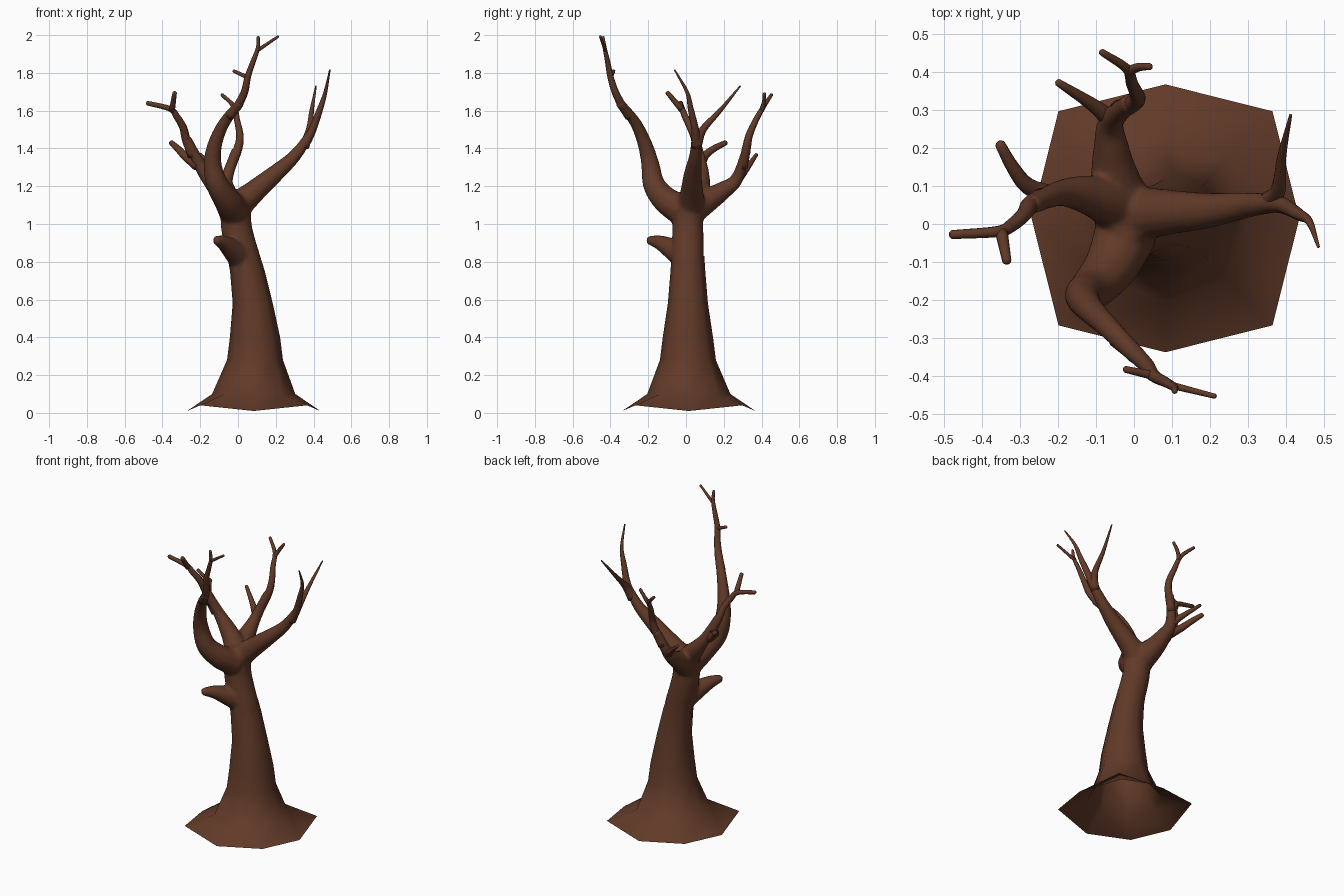
import bpy
import bmesh
import math
from mathutils import Vector

cube = bpy.data.objects.get("Cube")
if cube:
    bpy.data.objects.remove(cube, do_unlink=True)

UNIT = 0.01  # all points and radii below are in hundredths
BROWN = (0.12, 0.042, 0.021, 1)
bark = bpy.data.materials.new("brown bark")
bark.use_nodes = True
bark.diffuse_color = BROWN
shader = bark.node_tree.nodes["Principled BSDF"]
shader.inputs["Base Color"].default_value = BROWN


def smooth_path(points, steps=4):
    """Catmull-Rom curve through the points."""
    pts = [Vector(p) * UNIT for p in points]
    pts = [2 * pts[0] - pts[1]] + pts + [2 * pts[-1] - pts[-2]]
    path = []
    for before, start, end, after in zip(pts, pts[1:], pts[2:], pts[3:]):
        leave, arrive = (end - before) / 2, (after - start) / 2
        for step in range(steps):
            t = step / steps
            ease = t * t * (3 - 2 * t)
            path.append(start.lerp(end, ease) + leave * t * (1 - t) ** 2
                        - arrive * t * t * (1 - t))
    return path + [pts[-2]]


def skin(bm, rings):
    """Bridge neighbouring rings of vertices with quads."""
    for low, high in zip(rings, rings[1:]):
        for i in range(len(low)):
            j = (i + 1) % len(low)
            bm.faces.new((low[i], low[j], high[j], high[i]))


def tube(bm, start_radius, end_radius, points, taper=1, sides=12):
    """Closed tapering branch with a softly rounded tip."""
    path = smooth_path(points)
    last = len(path) - 1
    radii = [UNIT * (end_radius + (start_radius - end_radius) * (1 - k / last) ** taper)
             for k in range(last + 1)]
    tip_direction = (path[-1] - path[-2]).normalized()
    path.append(path[-1] + tip_direction * radii[-1] / 2)
    radii.append(radii[-1] * 0.6)
    side = (path[1] - path[0]).orthogonal()
    rings = []
    for k, (centre, radius) in enumerate(zip(path, radii)):
        along = (path[min(k + 1, last + 1)] - path[max(k - 1, 0)]).normalized()
        side = (side - along * side.dot(along)).normalized()
        other = along.cross(side)
        angles = [math.tau * i / sides for i in range(sides)]
        rings.append([bm.verts.new(centre + radius * (side * math.cos(a) + other * math.sin(a)))
                      for a in angles])
    skin(bm, rings)
    bm.faces.new(rings[0][::-1])
    bm.faces.new(rings[-1])


def finish(name, bm):
    """Turn the bmesh into a smooth-shaded bark object."""
    bmesh.ops.recalc_face_normals(bm, faces=bm.faces)
    for face in bm.faces:
        face.smooth = True
    mesh = bpy.data.meshes.new(name)
    bm.to_mesh(mesh)
    bm.free()
    mesh.materials.append(bark)
    obj = bpy.data.objects.new(name, mesh)
    bpy.context.collection.objects.link(obj)
    return obj


def twig(name, start_radius, end_radius, *points):
    """Thin branch as an object of its own."""
    bm = bmesh.new()
    tube(bm, start_radius, end_radius, points, sides=10)
    finish(name, bm)


# Lower trunk: eight-sided and open underneath, flaring into a skirt of roots
# whose diagonal corners reach further out and lift off the ground
bm = bmesh.new()
rings = []
for x, y, z, radius in [(8.3, 1.5, 1, 35.3), (8.3, 1.5, 10, 22), (9, 1, 28, 14.8),
                        (9, 1, 40, 13.3), (7.8, 1, 58, 10.6), (5, 1, 75, 9.2), (3, 1, 83, 8.7)]:
    ring = []
    for i in range(8):
        angle = math.tau * i / 8
        corner = i % 2 if not rings else 0
        reach = radius * (1 + 0.13 * corner)
        spot = Vector((x + reach * math.cos(angle), y + reach * math.sin(angle), z + 3 * corner))
        ring.append(bm.verts.new(spot * UNIT))
    rings.append(ring)
skin(bm, rings)
finish("trunk_base", bm)

# Upper trunk, four main limbs and a broken stub, fused into one skin
bm = bmesh.new()
tube(bm, 8.8, 8, [(6, 1, 68), (4, 1, 79), (1, 1, 90), (-1, 1, 100), (-1, 1, 113)], sides=16)
left_limb = [(-2, 2, 108), (6, 3, 115), (19, 3.5, 126), (30, 5, 136), (38, 5.5, 147)]
front_limb = [(-2, -2, 107), (-6, -11, 113), (-11, -17, 121), (-13.5, -19, 132),
              (-12, -22, 143), (-7, -27, 154), (1, -35, 164)]
back_limb = [(-2, 2, 107), (-5, 12, 113), (-6, 20, 118), (-6, 27, 124), (-1, 32, 139)]
right_limb = [(-2, 3, 107), (-7, 6, 115), (-14, 8, 123), (-20, 8, 131), (-27, 5, 145)]
for limb in (left_limb, front_limb, back_limb, right_limb):
    tube(bm, 8.5, 2.6, limb, taper=1.4)
tube(bm, 7.5, 2.4, [(2, 0, 82), (-3, -7, 86.5), (-7.5, -13.5, 90), (-11.5, -19.5, 91.5)])
crown = finish("upper_trunk_and_limbs", bm)
fuse = crown.modifiers.new("fuse", 'REMESH')
fuse.mode = 'VOXEL'
fuse.voxel_size = 0.009
fuse.use_smooth_shade = True
soften = crown.modifiers.new("soften", 'SMOOTH')
soften.iterations = 8

# Thin branches and twigs growing out of the limbs
twig("left_branch_front", 2.8, 0.4,
     (34.5, 5.5, 141), (39, 5, 149), (43.5, 2.5, 161), (46.3, 0.5, 170), (48.6, -6, 181.5))
twig("left_branch_back", 2.8, 0.4, (35, 5.5, 141), (38, 9, 150), (39, 18, 160), (41.3, 28.7, 173))
twig("front_branch", 2.6, 0.8, (-4.5, -30, 157), (0, -34, 163), (3.5, -37.5, 170),
     (5.2, -40, 178), (8, -41.5, 186), (10.5, -43, 193), (10.7, -44, 199))
twig("front_twig_left", 1, 0.7, (9.8, -42.5, 191.5), (21.3, -45.4, 199.3))
twig("front_twig_right", 1.2, 0.9, (5.3, -40, 177.5), (-2.3, -38.3, 181))
twig("back_branch", 2.7, 0.9, (-4, 30, 130), (0, 32, 140), (1, 33.5, 147),
     (-0.5, 37, 155), (-2, 41, 162), (-8.5, 45.3, 168.5))
twig("back_twig_left", 1.4, 0.9, (-1.5, 40, 160), (1, 41.3, 164.5), (4.2, 41.5, 169))
twig("back_twig_right", 2.6, 1, (-5.5, 27, 123), (-11, 31.5, 128.5), (-20, 37.3, 136.7))
twig("right_branch", 2.6, 1.2, (-24, 7, 136), (-27.5, 5, 145), (-29, 2.5, 151),
     (-32.5, -0.5, 157), (-36, -2, 161), (-48, -2.8, 164))
twig("right_twig_up", 1.7, 1.2, (-35, -1.8, 160), (-33.5, -9.8, 169.5))
twig("right_twig_back", 2.6, 1.4, (-21.5, 7.5, 130.5), (-28, 10, 136), (-32, 15, 140),
     (-35.3, 21, 143))
